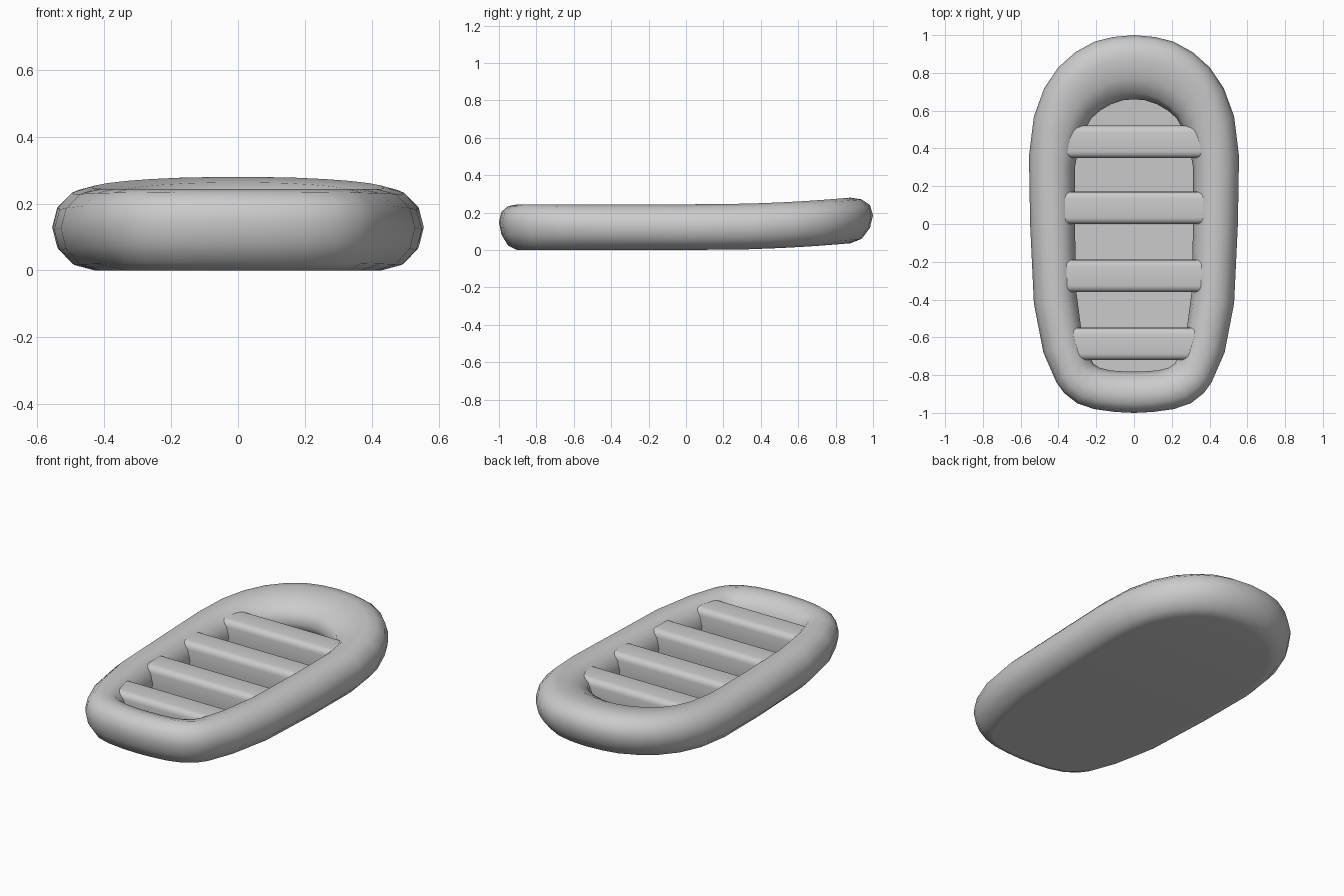
import bpy, bmesh, math

if "Cube" in bpy.data.objects:
    bpy.data.objects.remove(bpy.data.objects["Cube"])

R = 0.122      # tube radius
SIDES = 12     # sides of the tube section

# right half of the outline, bow to stern: outer x, y, inner x, y
HALF = [
    (0, 1.0, 0, .66), (.11, .99, .06, .655), (.21, .965, .12, .635),
    (.31, .91, .18, .60), (.40, .83, .225, .56), (.475, .72, .26, .50),
    (.53, .57, .29, .42), (.556, .36, .313, .30), (.55, 0, .313, 0),
    (.53, -.42, .305, -.36), (.48, -.68, .275, -.59), (.41, -.84, .23, -.71),
    (.37, -.895, .215, -.74), (.30, -.95, .18, -.762), (.21, -.98, .125, -.775),
    (.10, -.995, .06, -.78), (0, -1.0, 0, -.782)]
RING = HALF + [(-a, b, -c, d) for a, b, c, d in HALF[-2:0:-1]]


def section(ox, oy, ix, iy):
    """Points of the tube section at one station."""
    width = math.hypot(ox - ix, oy - iy)
    crest = min(R, width * 0.45 if oy < -.7 else R) / width
    lift = 0.036 * max(0, oy) ** 2.2
    pts = []
    for k in range(SIDES):
        a = 2 * math.pi * k / SIDES
        c, s = math.cos(a), math.sin(a)
        t = crest - crest * c if c > 0 else crest - (1 - crest) * c
        rake = 0.028 * oy * oy * max(c, 0) ** 2
        pts.append((ox + (ix - ox) * t, oy + (iy - oy) * t,
                    R + R * s + lift + rake))
    return pts


def finish(name, bm, angle=40):
    me = bpy.data.meshes.new(name)
    bm.to_mesh(me)
    bm.free()
    ob = bpy.data.objects.new(name, me)
    bpy.context.collection.objects.link(ob)
    bpy.ops.object.select_all(action='DESELECT')
    ob.select_set(True)
    bpy.context.view_layer.objects.active = ob
    bpy.ops.object.shade_smooth_by_angle(angle=math.radians(angle))
    return ob


# inflated tube
bm = bmesh.new()
rings = [[bm.verts.new(p) for p in section(*s)] for s in RING]
for i, r in enumerate(rings):
    q = rings[(i + 1) % len(rings)]
    for k in range(SIDES):
        n = (k + 1) % SIDES
        bm.faces.new((r[k], r[n], q[n], q[k]))
bmesh.ops.recalc_face_normals(bm, faces=bm.faces)
finish("raft_tube", bm, 60)

# floor sheet spanning the underside of the tube
bm = bmesh.new()
low = SIDES * 3 // 4
rows = []
for s in HALF:
    x, y, z = section(*s)[low]
    xs = (x, -x) if x > 0.001 else (0,)
    rows.append([bm.verts.new((v, y, z)) for v in xs])
for a, b in zip(rows, rows[1:]):
    f = bm.faces.new(a + b[::-1])
    f.normal_update()
    if f.normal.z > 0:
        f.normal_flip()
finish("raft_floor", bm, 60)

# cross benches, ends buried in the tube
for n, (y, half) in enumerate([(.435, .39), (.085, .41), (-.275, .40), (-.635, .36)]):
    bm = bmesh.new()
    bmesh.ops.create_cube(bm, size=1)
    for v in bm.verts:
        v.co = (v.co.x * 2 * half, y + v.co.y * .172, .137 + v.co.z * .17)
    long_edges = [e for e in bm.edges
                  if abs(e.verts[0].co.x - e.verts[1].co.x) > .1]
    bmesh.ops.bevel(bm, geom=long_edges, offset=.035, segments=4,
                    profile=.5, affect='EDGES')
    finish(f"bench_{n + 1}", bm)
